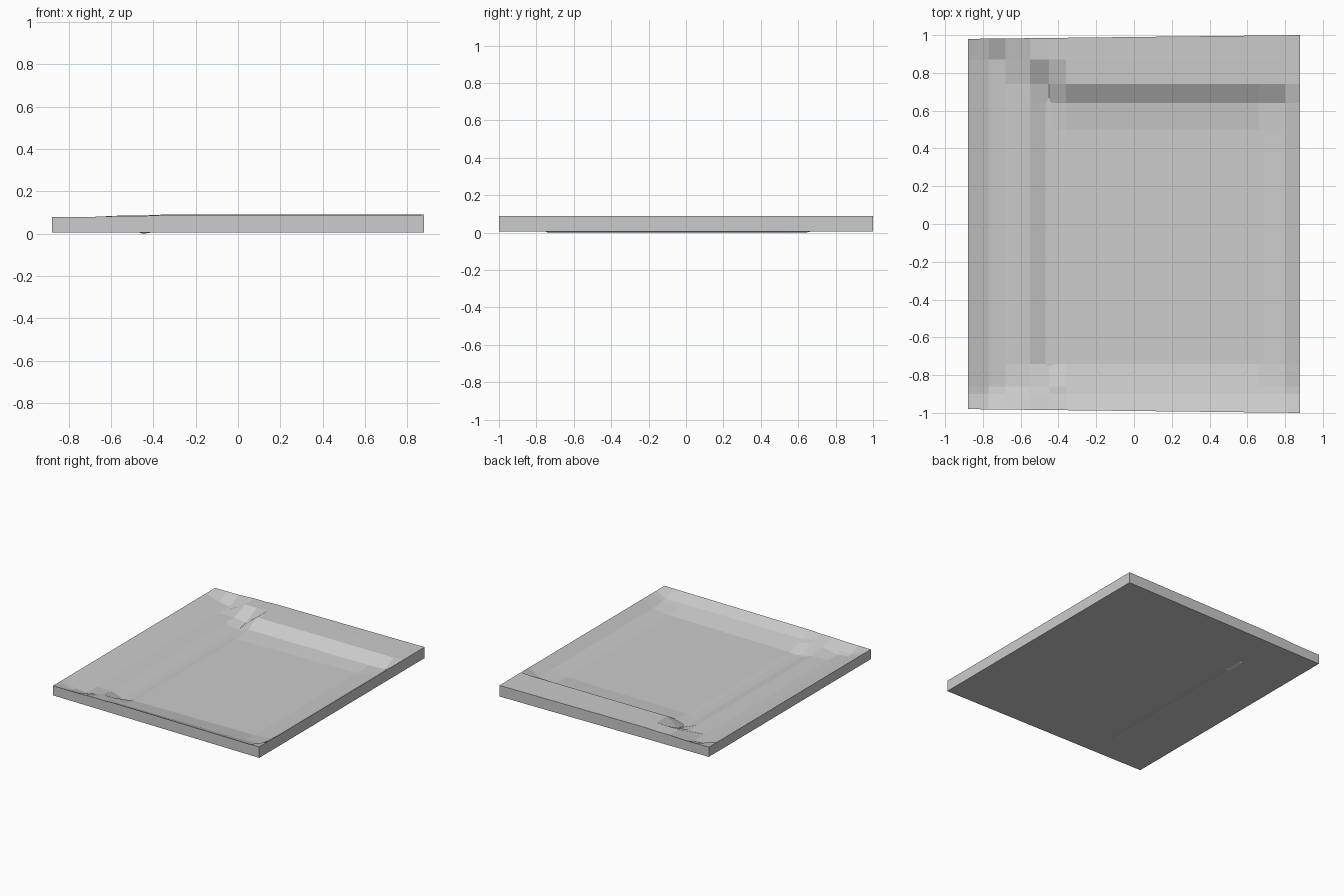
import bpy, bmesh

if "Cube" in bpy.data.objects:
    bpy.data.objects.remove(bpy.data.objects["Cube"])

XS = [-0.88, -0.77, -0.68, -0.55, -0.45, -0.36, 0.66, 0.80, 0.88]
YS = [-1.0, -0.90, -0.86, -0.74, 0.50, 0.64, 0.74, 0.87, 1.0]

# Cross-section across the tray: shallow left channel, ridge, deep main basin
ACROSS = [0.08, 0.042, 0.034, 0.034, 0.0, 0.01, 0.022, 0.036, 0.09]

# Lengthwise end walls for the left channel, the ridge and the main basin
LEFT = [0.08, 0.048, 0.03, 0, 0, 0, 0.02, 0.03, 0.08]
RIDGE = [0.084, 0.066, 0.056, 0, 0, 0, 0.02, 0.084, 0.086]
MAIN = [0.088, 0.05, 0.042, 0.012, 0.012, 0.03, 0.087, 0.089, 0.09]


def height(i, j):
    x = XS[i]
    along = LEFT if x < -0.6 else RIDGE if x < -0.4 else MAIN
    return max(ACROSS[i], along[j])


def outline_y(x, y):
    # The ends taper slightly towards the left
    return y * (0.99 + 0.01 * x / 0.88) if abs(y) == 1.0 else y


bm = bmesh.new()
nx, ny = len(XS), len(YS)
grid = [[bm.verts.new((XS[i], outline_y(XS[i], YS[j]), height(i, j)))
         for j in range(ny)] for i in range(nx)]

# Faceted upper surface
for i in range(nx - 1):
    for j in range(ny - 1):
        bm.faces.new((grid[i][j], grid[i + 1][j], grid[i + 1][j + 1], grid[i][j + 1]))

# Straight side walls and flat underside
rim = ([grid[i][0] for i in range(nx)] + [grid[-1][j] for j in range(1, ny)]
       + [grid[i][-1] for i in range(nx - 2, -1, -1)]
       + [grid[0][j] for j in range(ny - 2, 0, -1)])
base = [bm.verts.new((v.co.x, v.co.y, 0.006)) for v in rim]
for k in range(len(rim)):
    n = (k + 1) % len(rim)
    bm.faces.new((rim[n], rim[k], base[k], base[n]))
bm.faces.new(base[::-1])
bmesh.ops.recalc_face_normals(bm, faces=bm.faces)

mesh = bpy.data.meshes.new("shallow_tray")
bm.to_mesh(mesh)
bm.free()
tray = bpy.data.objects.new("shallow_tray", mesh)
bpy.context.collection.objects.link(tray)
